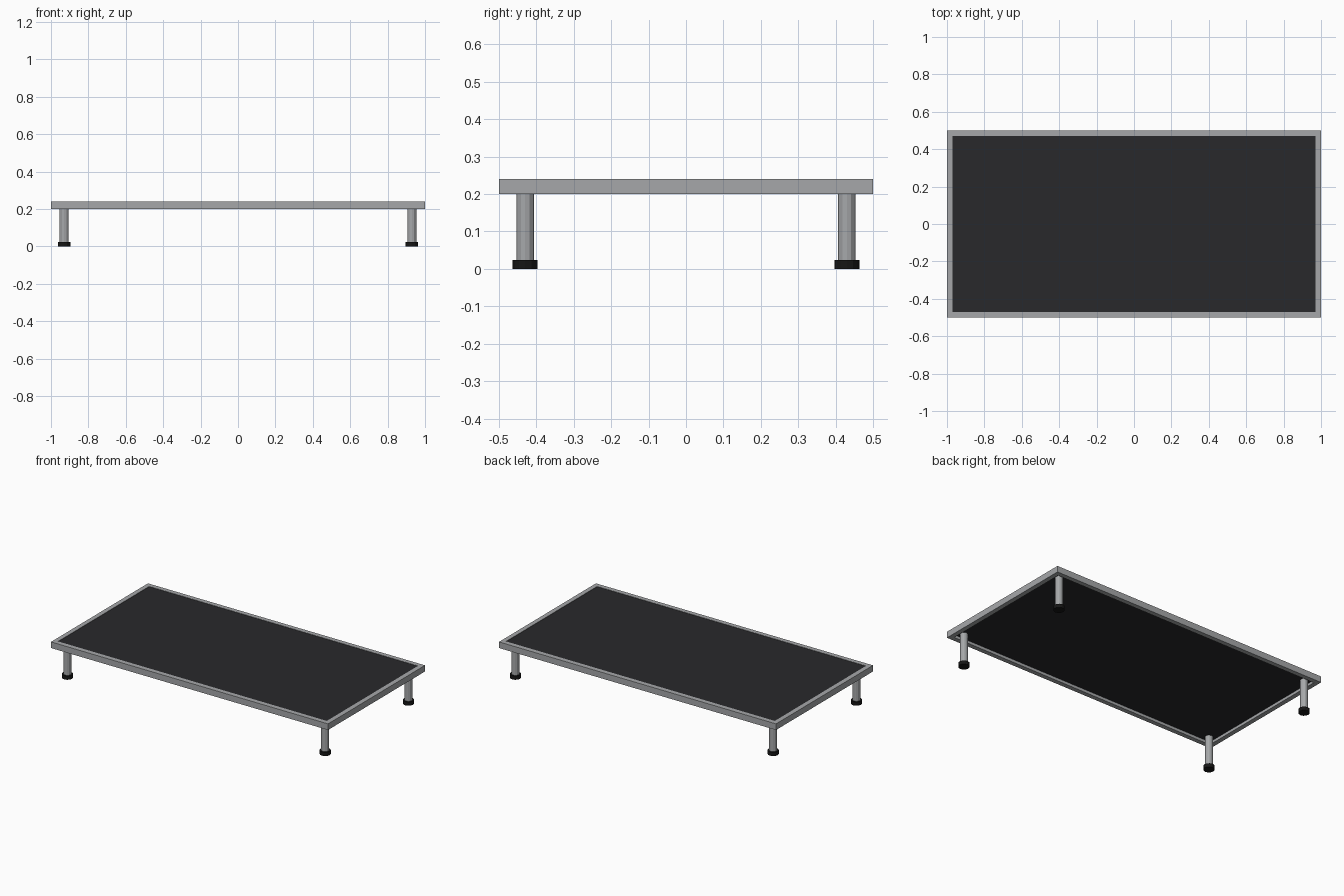
import bpy

if "Cube" in bpy.data.objects:
    bpy.data.objects.remove(bpy.data.objects["Cube"])

W, D = 2.0, 1.0          # overall footprint
Z0, Z1 = 0.20, 0.24      # frame bottom and top
RAIL = 0.03


def material(name, color):
    m = bpy.data.materials.new(name)
    m.diffuse_color = color
    m.use_nodes = True
    m.node_tree.nodes["Principled BSDF"].inputs["Base Color"].default_value = m.diffuse_color
    return m


metal = material("aluminium", (0.38, 0.39, 0.40, 1))
deck_mat = material("dark_deck", (0.022, 0.022, 0.024, 1))
rubber = material("rubber", (0.008, 0.008, 0.008, 1))


def mesh_object(name, verts, faces, mat):
    me = bpy.data.meshes.new(name)
    me.from_pydata(verts, [], faces)
    ob = bpy.data.objects.new(name, me)
    bpy.context.collection.objects.link(ob)
    me.materials.append(mat)
    return ob


def rect(inset, z):
    x, y = W / 2 - inset, D / 2 - inset
    return [(-x, -y, z), (x, -y, z), (x, y, z), (-x, y, z)]


def cylinder(name, x, y, r, z0, z1, mat):
    bpy.ops.mesh.primitive_cylinder_add(vertices=12, radius=r, depth=z1 - z0,
                                        location=(x, y, (z0 + z1) / 2))
    ob = bpy.context.object
    ob.name = name
    ob.data.materials.append(mat)


# mitred rectangular frame: four rings of corners joined in a loop
rings = rect(0, Z0) + rect(0, Z1) + rect(RAIL, Z1) + rect(RAIL, Z0)
faces = []
for a in range(4):
    b = (a + 1) % 4
    for i in range(4):
        j = (i + 1) % 4
        faces.append((a * 4 + i, a * 4 + j, b * 4 + j, b * 4 + i))
mesh_object("frame", rings, faces, metal)

# deck panel set inside the frame
bpy.ops.mesh.primitive_cube_add(size=1, location=(0, 0, 0.228))
deck = bpy.context.object
deck.name = "deck_panel"
deck.scale = (W - 2 * RAIL, D - 2 * RAIL, 0.02)
deck.data.materials.append(deck_mat)

# four legs with rubber feet
for sx, lr in ((-1, "left"), (1, "right")):
    for sy, fb in ((-1, "front"), (1, "back")):
        x, y = sx * 0.93, sy * 0.43
        cylinder(f"{fb}_{lr}_leg", x, y, 0.0235, 0.02, 0.22, metal)
        cylinder(f"{fb}_{lr}_foot", x, y, 0.0335, 0.0, 0.024, rubber)
